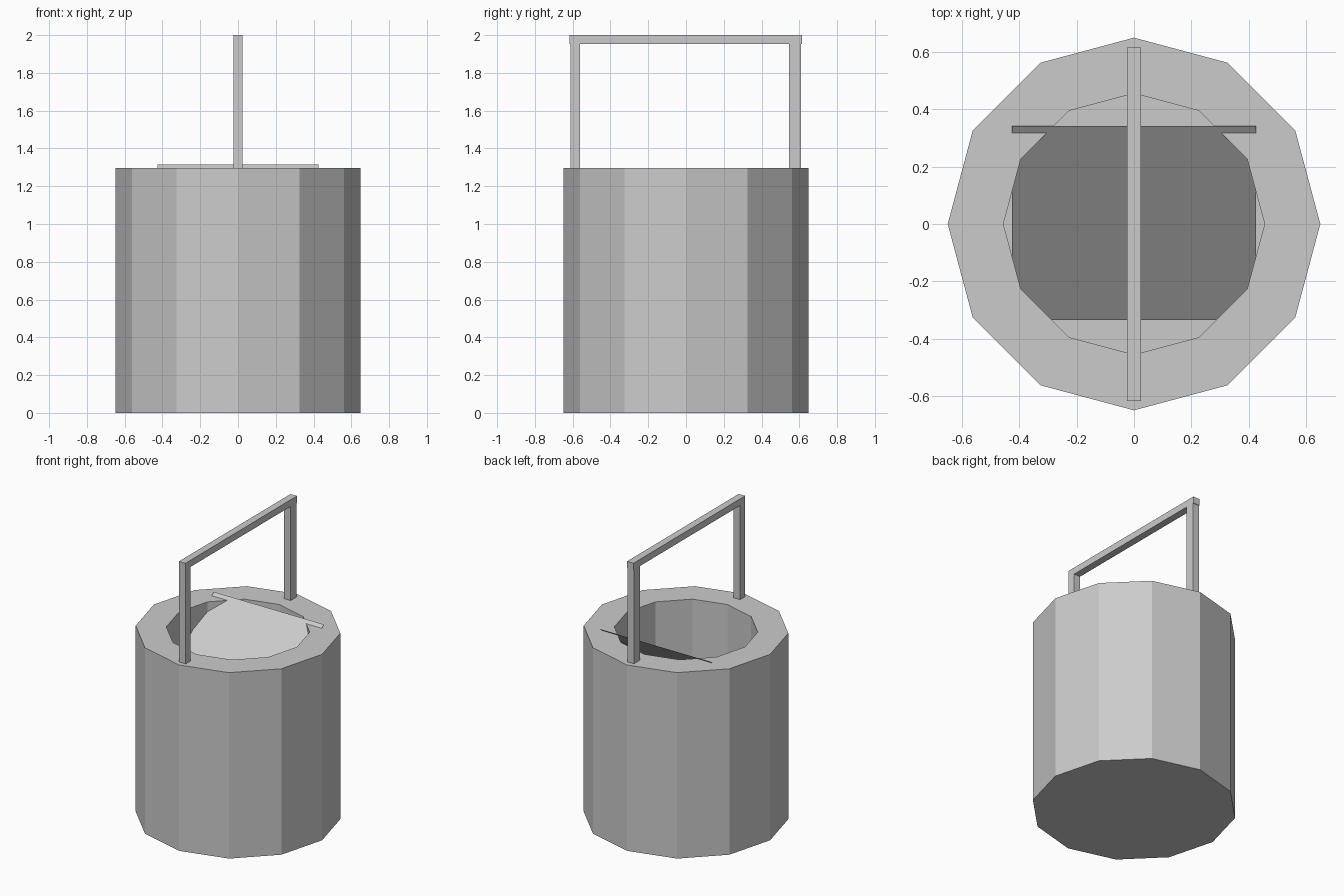
import bpy, bmesh, math

if "Cube" in bpy.data.objects:
    bpy.data.objects.remove(bpy.data.objects["Cube"])

R, H = 0.649, 1.297          # bucket outer radius and height
R_IN, FLOOR = 0.455, 0.20    # cavity radius and floor height


def finish(name, bm):
    bmesh.ops.recalc_face_normals(bm, faces=bm.faces[:])
    mesh = bpy.data.meshes.new(name)
    bm.to_mesh(mesh)
    bm.free()
    ob = bpy.data.objects.new(name, mesh)
    bpy.context.collection.objects.link(ob)
    return ob


def lathe(name, rings, sides=12):
    """Stack of polygon rings (radius, z), capped at both ends."""
    bm = bmesh.new()
    loops = [[bm.verts.new((r * math.cos(2 * math.pi * i / sides),
                            r * math.sin(2 * math.pi * i / sides), z))
              for i in range(sides)] for r, z in rings]
    for a, b in zip(loops, loops[1:]):
        for i in range(sides):
            j = (i + 1) % sides
            bm.faces.new((a[i], a[j], b[j], b[i]))
    bm.faces.new(loops[0][::-1])
    bm.faces.new(loops[-1])
    return finish(name, bm)


def prism(name, profile, half_width):
    """Extrude a (y, z) outline along x."""
    bm = bmesh.new()
    face = bm.faces.new([bm.verts.new((-half_width, y, z)) for y, z in profile])
    ext = bmesh.ops.extrude_face_region(bm, geom=[face])["geom"]
    verts = [g for g in ext if isinstance(g, bmesh.types.BMVert)]
    bmesh.ops.translate(bm, verts=verts, vec=(2 * half_width, 0, 0))
    return finish(name, bm)


# Thick-walled twelve-sided bucket
lathe("bucket", [(R, 0), (R, H), (R_IN, H), (R_IN, FLOOR)])

# Handle: two uprights and a crossbar
for name, y0, y1, z0, z1 in (("handle_front_leg", -0.612, -0.56, H, 1.953),
                             ("handle_back_leg", 0.545, 0.61, H, 1.953),
                             ("handle_bar", -0.616, 0.614, 1.953, 2.0)):
    prism(name, [(y0, z0), (y1, z0), (y1, z1), (y0, z1)], 0.025)

# Thin square sheet leaning inside the bucket
bm = bmesh.new()
bmesh.ops.create_grid(bm, x_segments=1, y_segments=1, size=0.425)
sheet = finish("leaning_sheet", bm)
sheet.rotation_euler.x = math.radians(37.4)
sheet.location = (0, 0.003, 1.057)
